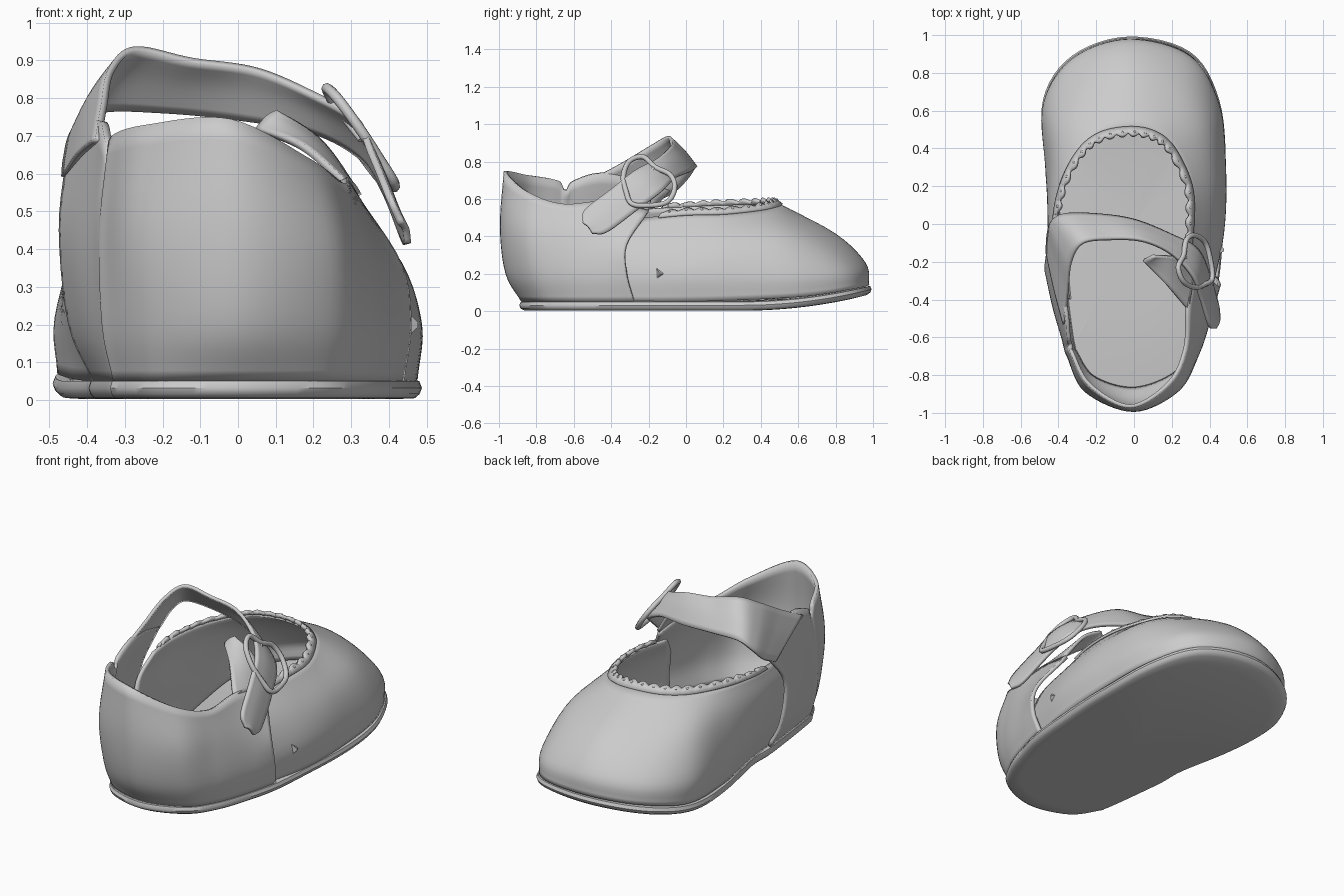
import bpy, math
from mathutils import Vector

if "Cube" in bpy.data.objects:
    bpy.data.objects.remove(bpy.data.objects["Cube"])


def spline(pts, n=8, closed=False):
    """Smooth curve through points (Catmull-Rom)."""
    p = [Vector(q) for q in pts]
    m = len(p)
    if closed:
        get = lambda i: p[i % m]
    else:
        ext = [2 * p[0] - p[1]] + p + [2 * p[-1] - p[-2]]
        get = lambda i: ext[i + 1]
    out = []
    for i in range(m if closed else m - 1):
        a, b, c, d = (get(i + k) for k in (-1, 0, 1, 2))
        for k in range(n):
            t = k / n
            out.append(0.5 * (2 * b + (c - a) * t + (2 * a - 5 * b + 4 * c - d) * t * t
                              + (3 * b - a - 3 * c + d) * t ** 3))
    if not closed:
        out.append(p[-1].copy())
    return out


def surface(columns, n=8, rows=5):
    """Grid of points from key columns, smooth in both directions."""
    rails = [spline(r, n) for r in zip(*columns)]
    return [spline(c, rows) for c in zip(*rails)]


def smooth(ob):
    bpy.ops.object.select_all(action='DESELECT')
    bpy.context.view_layer.objects.active = ob
    ob.select_set(True)
    bpy.ops.object.shade_smooth_by_angle(angle=math.radians(40))


def grid_object(name, grid, thick=0.0, offset=-1, wrap=False):
    w, h = len(grid), len(grid[0])
    verts = [v for col in grid for v in col]
    faces = []
    for i in range(w if wrap else w - 1):
        j = (i + 1) % w
        for r in range(h - 1):
            faces.append((i * h + r, j * h + r, j * h + r + 1, i * h + r + 1))
    me = bpy.data.meshes.new(name)
    me.from_pydata(verts, [], faces)
    ob = bpy.data.objects.new(name, me)
    bpy.context.collection.objects.link(ob)
    if thick:
        mod = ob.modifiers.new("thickness", "SOLIDIFY")
        mod.thickness, mod.offset = thick, offset
    smooth(ob)


def tube(name, pts, radius, closed=False):
    cu = bpy.data.curves.new(name, 'CURVE')
    cu.dimensions = '3D'
    cu.bevel_depth, cu.bevel_resolution, cu.use_fill_caps = radius, 2, True
    sp = cu.splines.new('POLY')
    sp.points.add(len(pts) - 1)
    for q, v in zip(sp.points, pts):
        q.co = (*v, 1)
    sp.use_cyclic_u = closed
    ob = bpy.data.objects.new(name, cu)
    bpy.context.collection.objects.link(ob)


# Toe upper: columns from sole to opening rim, running round the toe
vamp = [
    [(.39, -.4, .05), (.40, -.4, .2), (.36, -.36, .36), (.28, -.22, .5)],
    [(.46, -.05, .05), (.475, -.05, .2), (.42, -.03, .36), (.30, 0, .525)],
    [(.475, .3, .06), (.485, .3, .2), (.43, .26, .37), (.29, .2, .53)],
    [(.44, .65, .08), (.445, .63, .21), (.37, .53, .4), (.2, .39, .55)],
    [(.29, .9, .12), (.29, .87, .23), (.22, .72, .4), (.1, .47, .57)],
    [(-.03, .98, .14), (-.03, .96, .26), (-.02, .8, .415), (-.03, .49, .58)],
    [(-.32, .88, .12), (-.32, .86, .24), (-.25, .72, .405), (-.18, .46, .58)],
    [(-.47, .65, .08), (-.475, .63, .22), (-.4, .53, .42), (-.29, .37, .575)],
    [(-.455, .3, .06), (-.47, .3, .22), (-.44, .26, .42), (-.38, .2, .57)],
    [(-.39, -.05, .05), (-.44, -.05, .22), (-.455, -.05, .42), (-.42, 0, .56)],
    [(-.35, -.4, .05), (-.40, -.38, .22), (-.43, -.32, .42), (-.41, -.2, .55)],
]
vamp_grid = surface(vamp)
grid_object("toe_upper", vamp_grid, 0.018)

# Heel upper, overlapping the toe upper at both sides
quarter = [
    [(-.385, -.22, .05), (-.45, -.24, .2), (-.475, -.24, .45), (-.455, -.09, .65)],
    [(-.36, -.45, .05), (-.41, -.45, .2), (-.43, -.44, .45), (-.375, -.42, .74)],
    [(-.34, -.6, .05), (-.375, -.6, .2), (-.385, -.6, .45), (-.355, -.6, .70)],
    [(-.33, -.65, .05), (-.36, -.66, .2), (-.37, -.66, .45), (-.345, -.645, .65)],
    [(-.32, -.68, .05), (-.35, -.70, .2), (-.355, -.70, .45), (-.335, -.69, .70)],
    [(-.22, -.82, .05), (-.24, -.87, .2), (-.26, -.89, .45), (-.24, -.86, .73)],
    [(0, -.88, .05), (0, -.965, .2), (0, -.995, .45), (-.02, -.975, .745)],
    [(.22, -.8, .05), (.24, -.86, .2), (.24, -.88, .42), (.19, -.85, .64)],
    [(.33, -.65, .05), (.35, -.68, .2), (.33, -.68, .4), (.28, -.66, .575)],
    [(.40, -.45, .05), (.42, -.46, .2), (.39, -.45, .38), (.29, -.42, .59)],
    [(.44, -.28, .05), (.46, -.32, .2), (.435, -.32, .36), (.32, -.2, .54)],
]
grid_object("heel_upper", surface(quarter), 0.02)

# Sole: outline taken from the lower edge of the uppers, toe turned up
outline = spline([c[0] for c in vamp[1:-1]] + [c[0] for c in quarter], 6, True)


def lift(y):
    return 0.09 * max(0, (y - 0.3) / 0.7) ** 2


profile = [(0, .006), (.5, .005), (.9, .003), (.985, .005), (1.012, .016),
           (1.025, .032), (1.01, .05), (.96, .055), (.5, .058), (0, .058)]
sole = [[Vector((p.x * s, p.y * (1 + (s - 1) * (.5 if s > 1 else 1)),
                 z + lift(p.y * min(s, 1)))) for s, z in profile] for p in outline]
grid_object("sole", sole, wrap=True)

# Scalloped trim round the front opening, with a bead in each scallop
rim = vamp_grid[3:-3]
scallops = 22
trim = []
fine = list(zip(spline([c[-3] for c in rim], 3), spline([c[-1] for c in rim], 3)))
for i, (low, top) in enumerate(fine):
    wave = abs(math.sin(math.pi * scallops * i / (len(fine) - 1)))
    out = Vector((low.x - top.x, low.y - top.y, 0)).normalized()
    base = top.lerp(low, .12) + out * .006 + Vector((0, 0, -.004))
    mid = top + Vector((0, 0, .006)) - out * .004
    trim.append([base, mid, top - out * (.012 + .012 * wave) + Vector((0, 0, .004 + .018 * wave))])
grid_object("scalloped_trim", trim, 0.02, 0)
for k in range(scallops):
    base, mid, tip = trim[int((k + .5) / scallops * (len(fine) - 1))]
    bpy.ops.mesh.primitive_uv_sphere_add(segments=8, ring_count=6, radius=.008,
                                         location=mid + Vector((0, 0, .008)))
    bpy.context.object.name = "trim_bead"
    smooth(bpy.context.object)


def ribbon(name, rear, front, bulge, thick=.018):
    cols = []
    for a, b in zip(spline(rear), spline(front)):
        mid = (a + b) / 2 + Vector(((a.x + b.x) * .25, 0, .5)).normalized() * bulge
        cols.append(spline([a, mid, b], 4))
    grid_object(name, cols, thick, 0)


# Strap over the instep, ending in a loose tail beyond the buckle
ribbon("strap",
       [(-.37, -.53, .69), (-.355, -.36, .78), (-.335, -.2, .875), (-.27, -.1, .93),
        (-.12, -.08, .9), (.05, -.09, .875), (.2, -.16, .81), (.31, -.28, .745),
        (.355, -.40, .65), (.40, -.54, .54), (.43, -.55, .47)],
       [(-.46, -.15, .59), (-.455, -.06, .64), (-.435, .01, .71), (-.37, .05, .765),
        (-.2, .05, .765), (0, .02, .745), (.2, -.06, .71), (.33, -.13, .64),
        (.39, -.25, .55), (.44, -.42, .425), (.45, -.50, .415)], .012)

# Short tab of the heel upper, tucked under the strap
ribbon("under_tab", [(.285, -.45, .575), (.17, -.32, .67), (.05, -.19, .715)],
       [(.32, -.2, .54), (.22, -.17, .68), (.1, -.17, .765)], .008)


# Heart-shaped buckle with pin, lying on a slanted plane
def on_buckle(y, z):
    return Vector((.315 - .68 * (z - .7) - .15 * (y + .2), y, z))


heart = [(-.335, .72), (-.305, .8), (-.23, .825), (-.165, .77), (-.085, .73), (-.06, .66),
         (-.1, .585), (-.2, .565), (-.29, .575), (-.32, .64)]
tube("buckle", spline([on_buckle(*p) for p in heart], 6, True), .014, True)
tube("buckle_pin", [on_buckle(-.17, .77), on_buckle(-.23, .69)], .009)

# Small side stud
bpy.ops.mesh.primitive_cone_add(vertices=3, radius1=.035, radius2=.008, depth=.025,
                                location=(.464, -.14, .2), rotation=(0, math.pi / 2, 0))
bpy.context.object.name = "side_stud"
